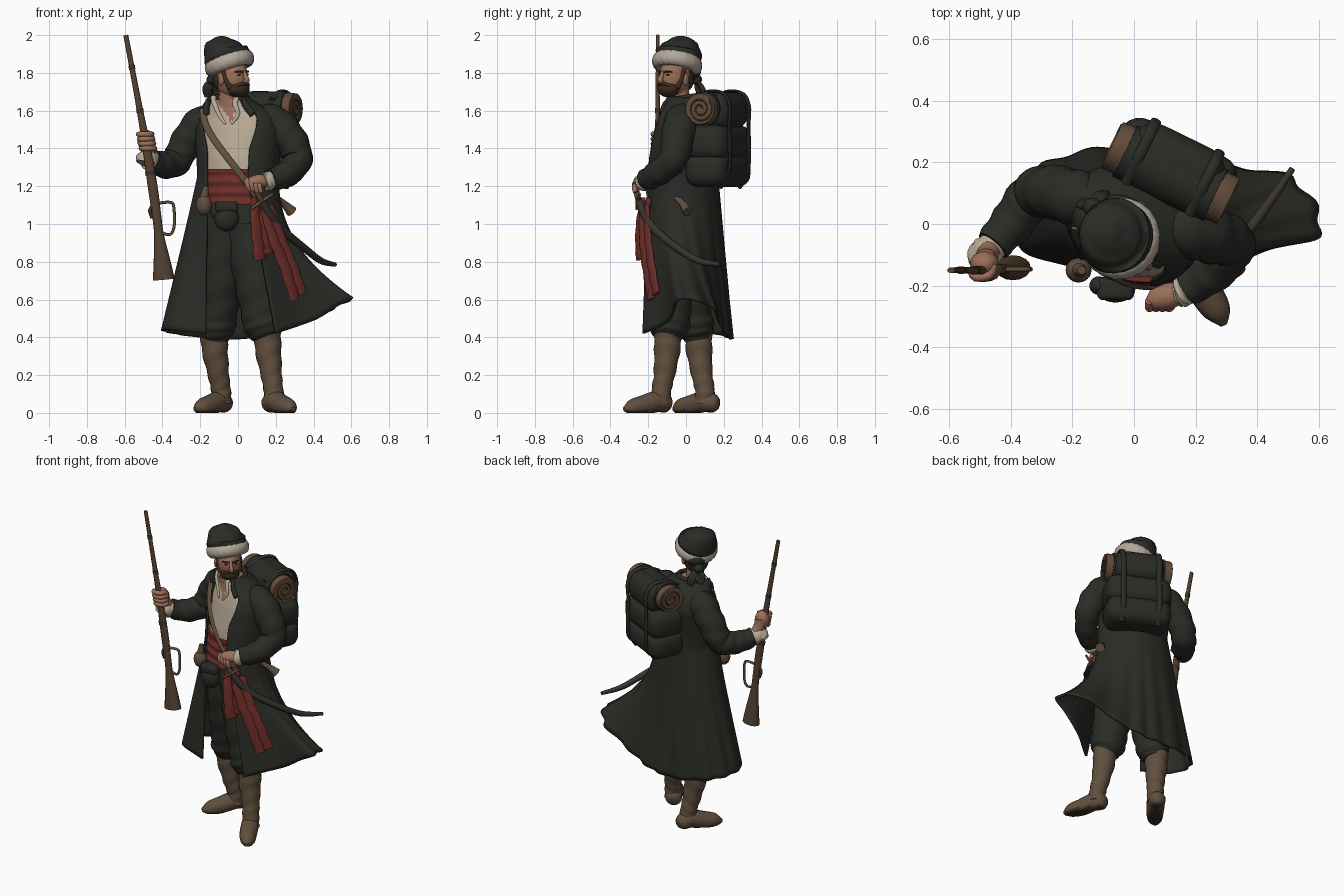
import bpy, bmesh, math
from mathutils import Vector, Matrix

def material(name, r, g, b):
    m = bpy.data.materials.new(name)
    m.diffuse_color = (r, g, b, 1)
    return m

CLOTH = material("dark_cloth", .023, .025, .019)
LEATHER = material("boot_leather", .118, .077, .046)
RED = material("red_sash", .155, .027, .021)
CREAM = material("cream_linen", .48, .40, .30)
FUR = material("pale_fur", .45, .39, .32)
SKIN = material("skin", .33, .16, .10)
WOOD = material("wood", .09, .053, .03)
BLANKET = material("blanket_brown", .13, .073, .044)
HAIR = material("dark_hair", .045, .025, .016)
STEEL = material("dull_steel", .04, .033, .026)
I4 = Matrix.Identity(4)

# ---------- helpers ----------
def spline(P, n):
    """Catmull-Rom through tuples of any length, n samples."""
    out, m = [], len(P) - 1
    for i in range(n):
        s = i / (n - 1) * m
        k = min(int(s), m - 1)
        t = s - k
        a, b, c, d = P[max(k - 1, 0)], P[k], P[k + 1], P[min(k + 2, m)]
        out.append([.5 * (2 * q + (r - p) * t + (2 * p - 5 * q + 4 * r - w) * t * t
                    + (3 * q - p - 3 * r + w) * t ** 3) for p, q, r, w in zip(a, b, c, d)])
    return out

def finish(name, bm, mats, M=I4):
    bmesh.ops.recalc_face_normals(bm, faces=bm.faces)
    me = bpy.data.meshes.new(name)
    bm.to_mesh(me)
    bm.free()
    for m in mats:
        me.materials.append(m)
    me.shade_smooth()
    me.set_sharp_from_angle(angle=math.radians(50))
    ob = bpy.data.objects.new(name, me)
    ob.matrix_world = M
    bpy.context.collection.objects.link(ob)
    return ob

def loft(name, rows, mats, closed=True, caps=True, M=I4, rule=None):
    bm = bmesh.new()
    vs = [[bm.verts.new(p) for p in r] for r in rows]
    n = len(rows[0])
    for a, b in zip(vs, vs[1:]):
        for j in range(n if closed else n - 1):
            k = (j + 1) % n
            bm.faces.new((a[j], a[k], b[k], b[j]))
    if closed and caps:
        bm.faces.new(vs[0])
        bm.faces.new(vs[-1])
    if rule:
        for f in bm.faces:
            f.material_index = rule(f.calc_center_median())
    return finish(name, bm, mats, M)

def tube(name, P, mat, n=16, k=20, ref=(0, 1, 0), flat=1, wob=0, M=I4, floor=False, rule=None):
    """Round or flattened tube along (x, y, z, radius) points; flat scales it along ref."""
    S, ref, rows = spline(P, k), Vector(ref), []
    for i, s in enumerate(S):
        t = (Vector(S[min(i + 1, k - 1)][:3]) - Vector(S[max(i - 1, 0)][:3])).normalized()
        a = t.cross(ref).normalized()
        b = a.cross(t)
        ring = []
        for j in range(n):
            h = 2 * math.pi * j / n
            r = s[3] * (1 + wob * math.sin(i * 1.25 + 2 * math.cos(h)))
            p = Vector(s[:3]) + a * r * math.cos(h) + b * r * flat * math.sin(h)
            if floor:
                p.z = max(p.z, 0)
            ring.append(p)
        rows.append(ring)
    return loft(name, rows, mat if isinstance(mat, list) else [mat], M=M, rule=rule)

def ball(name, loc, scale, mat, M=I4):
    bm = bmesh.new()
    bmesh.ops.create_uvsphere(bm, u_segments=24, v_segments=16, radius=1)
    bm.transform(Matrix.Translation(loc) @ Matrix.Diagonal((*scale, 1)))
    return finish(name, bm, [mat], M)

def soft_box(name, loc, size, bevel, mat, M=I4):
    bm = bmesh.new()
    bmesh.ops.create_cube(bm, size=1)
    bm.transform(Matrix.Translation(loc) @ Matrix.Diagonal((*size, 1)))
    bmesh.ops.bevel(bm, geom=bm.edges[:], offset=bevel, segments=5, profile=.5, affect='EDGES')
    return finish(name, bm, [mat], M)

# ---------- torso, turned toward the rifle hand ----------
TORSO = [(1.0, 0, -.03, .19, .16), (1.2, 0, -.02, .19, .155), (1.35, 0, -.01, .197, .15),
         (1.5, 0, .01, .21, .14), (1.57, 0, .015, .19, .125), (1.62, -.03, .01, .14, .1),
         (1.66, -.05, -.01, .085, .08), (1.7, -.05, -.015, .07, .065)]
TURN = Matrix.Rotation(math.radians(-22), 3, 'Z')

def skin_pt(deg, z, off=0.0):
    """Point on the torso: angle from the chest front toward -x, and height."""
    for a, b in zip(TORSO, TORSO[1:]):
        if z <= b[0]:
            break
    t = min(max((z - a[0]) / (b[0] - a[0]), 0), 1)
    cx, cy, rx, ry = [p + (q - p) * t for p, q in zip(a[1:], b[1:])]
    h = math.radians(deg)
    v = TURN @ Vector((-(rx + off) * math.sin(h), -(ry + off) * math.cos(h), 0))
    return Vector((cx + v.x, cy + v.y, z))

def shirt_rule(c):
    if c.z < 1.13:
        return 2
    return int(c.z > 1.53 and c.y < 0 and abs(c.x - skin_pt(0, c.z).x - .01) < (c.z - 1.53) * .36)

loft("shirt_and_waistband", [[skin_pt(d * 3.75, 1.0 + i * .011) for d in range(96)] for i in range(61)],
     [CREAM, SKIN, CLOTH], rule=shirt_rule)
for s in (1, -1):
    tube("shirt_collar", [(*skin_pt(s * d, z, .004), r) for d, z, r in
         ((5, 1.53, .006), (17, 1.58, .01), (30, 1.64, .014), (60, 1.675, .014))], CREAM, n=10, flat=.6)
loft("waist_sash", [[skin_pt(d * 5, 1.1 + i * .01, .012 + .006 * math.sin(i * 1.1 + .5 * math.sin(d * .3)))
     for d in range(72)] for i in range(20)], [RED])

# ---------- long coat: upper body and flared skirt in one sheet ----------
HEM = [(-.17, -.14, .415, 1), (-.36, -.08, .44, 1), (-.39, .06, .43, 1), (-.29, .19, .41, 1),
       (-.10, .24, .39, 1), (.1, .23, .40, 1.1), (.3, .185, .46, 1.5), (.52, .14, .56, 2.1),
       (.6, -.03, .605, 2.3), (.4, -.09, .49, 1.8), (.2, -.225, .42, 1.1)]
N = 121
hem = spline(HEM, N)
rows = []
for i in range(24):
    z = 1.67 - .42 * i / 23
    gap = 33 + max(0, z - 1.4) * 75
    rows.append([skin_pt(gap + (360 - 2 * gap) * j / (N - 1), z, .022) for j in range(N)])
waist = rows[-1]
for i in range(1, 31):
    t, row = i / 30, []
    for j in range(N):
        w, (x, y, z, e) = waist[j], hem[j]
        f = t ** e
        g = 1 + .03 * t * math.sin(j * .72 + .8 * math.sin(j * .21)) * math.sin(math.pi * j / (N - 1))
        row.append(Vector(((w.x + (x - w.x) * f) * g, (w.y + (y - w.y) * f) * g, w.z + (z - w.z) * t)))
    rows.append(row)
coat = loft("coat", rows, [CLOTH], closed=False)
sol = coat.modifiers.new("thickness", 'SOLIDIFY')
sol.thickness, sol.offset = .014, 0
tube("coat_collar", [(*skin_pt(d, z, .018), .014) for d, z in
     ((42, 1.58), (56, 1.645), (120, 1.665), (180, 1.675), (240, 1.665), (304, 1.645), (318, 1.58))],
     CLOTH, k=30, ref=(0, 0, 1), flat=1.4)

# ---------- sleeves, cuffs, hands ----------
tube("rifle_sleeve", [(-.10, .05, 1.55, .075), (-.19, .085, 1.535, .09), (-.275, .105, 1.43, .085),
     (-.33, .09, 1.33, .078), (-.40, .0, 1.315, .07), (-.46, -.07, 1.34, .058)], CLOTH, n=24, k=34, wob=.045)
tube("rifle_cuff", [(-.45, -.06, 1.335, .048), (-.485, -.1, 1.34, .055), (-.495, -.11, 1.32, .045)], CREAM, wob=.05)
tube("rifle_wrist", [(-.46, -.07, 1.34, .035), (-.48, -.105, 1.4, .035), (-.482, -.115, 1.45, .035)], SKIN)
ball("rifle_palm", (-.485, -.13, 1.44), (.047, .042, .058), SKIN)
tube("sabre_sleeve", [(.1, .0, 1.55, .075), (.19, -.025, 1.54, .09), (.275, -.045, 1.45, .088),
     (.318, -.07, 1.34, .076), (.255, -.155, 1.265, .068), (.17, -.21, 1.235, .057)], CLOTH, n=24, k=34, wob=.045)
tube("sabre_cuff", [(.18, -.205, 1.238, .046), (.155, -.22, 1.225, .05), (.14, -.225, 1.22, .044)], CREAM, wob=.05)
tube("sabre_palm", [(.16, -.215, 1.225, .034), (.11, -.235, 1.225, .042), (.06, -.245, 1.215, .032), (.045, -.245, 1.21, .015)],
     SKIN, ref=(0, 0, 1), flat=.9)
for i in range(4):
    z = 1.4 + i * .025
    x = -.487 - (z - 1.44) * .2
    tube("rifle_finger", [(x + .038, -.13, z, .014), (x + .025, -.165, z, .015), (x - .02, -.172, z, .015),
         (x - .036, -.15, z, .012)], SKIN, n=10, k=10, ref=(0, 0, 1))
    d = i * .021
    tube("sabre_finger", [(.05 + d, -.25, 1.235 - d * .2, .015), (.05 + d, -.272, 1.21 - d * .2, .014),
         (.06 + d, -.268, 1.18 - d * .2, .012)], SKIN, n=10, k=10, ref=(1, 0, 0))

# ---------- trousers and boots ----------
LEGS = {"rear": ([(-.05, 0, 1.15, .12), (-.07, 0, 1., .135), (-.085, .01, .75, .12), (-.1, .03, .55, .1),
                  (-.115, .05, .45, .1), (-.12, .06, .39, .07)],
                 [(-.128, .065, .43, .073), (-.122, .07, .33, .069), (-.103, .085, .2, .056), (-.09, .1, .12, .052), (-.09, .1, .05, .055)],
                 [(-.062, .17, .045, .03), (-.072, .145, .05, .05), (-.1, .095, .06, .056), (-.15, .025, .04, .054),
                  (-.195, -.03, .028, .044), (-.228, -.064, .02, .012)]),
        "front": ([(.05, -.03, 1.15, .12), (.06, -.045, 1., .135), (.095, -.075, .75, .125), (.125, -.085, .55, .112),
                   (.14, -.09, .45, .108), (.15, -.095, .39, .07)],
                  [(.155, -.095, .43, .073), (.16, -.1, .33, .069), (.177, -.115, .2, .056), (.188, -.13, .12, .052), (.19, -.135, .05, .055)],
                  [(.158, -.085, .045, .03), (.168, -.105, .05, .05), (.198, -.155, .06, .056), (.235, -.225, .04, .054),
                   (.272, -.285, .028, .044), (.292, -.328, .02, .012)])}
for side, (leg, shaft, foot) in LEGS.items():
    tube(side + "_trouser_leg", leg, CLOTH, n=28, k=36, wob=.035)
    tube(side + "_boot_shaft", shaft, LEATHER, n=20, k=26, wob=.04)
    tube(side + "_boot_foot", foot, [LEATHER, HAIR], k=24, ref=(0, 0, 1), floor=True, rule=lambda c: int(c.z < .012))

# ---------- head, looking over one shoulder ----------
H = Matrix.Translation((-.035, -.055, 1.77)) @ Matrix.Rotation(math.radians(45), 4, 'Z')
tube("neck", [(-.055, -.01, 1.55, .07), (-.05, -.03, 1.64, .056), (-.04, -.045, 1.74, .056)], SKIN)
ball("head", (0, 0, .005), (.076, .1, .108), SKIN, H)
ball("back_hair", (0, .035, 0), (.075, .075, .08), HAIR, H)
ball("beard", (0, -.055, -.055), (.062, .053, .044), HAIR, H)
tube("nose", [(0, -.092, .04, .009), (0, -.108, .01, .012), (0, -.116, -.01, .015), (0, -.098, -.02, .012)], SKIN, n=10, k=10, M=H)
tube("mustache", [(-.05, -.075, -.045, .006), (-.025, -.1, -.03, .009), (0, -.107, -.026, .009),
     (.025, -.1, -.03, .009), (.05, -.075, -.045, .006)], HAIR, n=10, ref=(0, 0, 1), M=H)
for s in (-1, 1):
    ball("eye", (s * .03, -.088, .02), (.01, .008, .005), HAIR, H)
    tube("eyebrow", [(s * .012, -.1, .034, .005), (s * .035, -.091, .038, .005), (s * .052, -.076, .035, .003)],
         HAIR, n=8, k=8, ref=(0, 0, 1), M=H)
    ball("ear", (s * .077, .0, -.005), (.012, .02, .032), SKIN, H)
    tube("sideburn", [(s * .07, -.008, .05, .012), (s * .069, -.03, -.01, .012), (s * .056, -.05, -.05, .018)], HAIR, n=10, k=10, M=H)

# ---------- fur-trimmed hat and scarf knot ----------
tilt = Vector((0, 0, 1)).rotation_difference(Vector((-.32, .17, 1)).normalized()).to_matrix().to_4x4()
C = Matrix.Translation((-.045, -.047, 1.85)) @ tilt
rows = []
for i in range(72):
    h = 2 * math.pi * i / 72
    rows.append([Vector((math.cos(h) * (.1 + r * math.cos(q)), math.sin(h) * (.1 + r * math.cos(q)), 1.25 * r * math.sin(q)))
                 for q in [math.pi * j / 8 for j in range(16)] for r in [.034 + .0015 * math.sin(i * 1.7 + q * 3)]])
loft("fur_band", rows + rows[:1], [FUR], caps=False, M=C)
tube("hat_crown", [(0, 0, -.02, .105), (0, 0, .03, .122), (.0, .0, .075, .116), (.015, -.005, .11, .088),
     (.025, -.01, .13, .05), (.03, -.012, .137, .008)], CLOTH, n=28, wob=.03, M=C)
ball("hat_nape", (-.085, .01, 1.81), (.07, .07, .05), CLOTH)
ball("scarf_knot", (-.135, .055, 1.765), (.032, .03, .028), CLOTH)
tube("scarf_tail", [(-.135, .055, 1.76, .015), (-.16, .06, 1.72, .028), (-.155, .075, 1.675, .022)], CLOTH, flat=.5)
tube("scarf_tail", [(-.13, .06, 1.76, .015), (-.11, .09, 1.71, .028), (-.1, .1, 1.66, .022)], CLOTH, flat=.5)

# ---------- backpack and bedroll ----------
K = Matrix.Translation((.12, .17, 0)) @ Matrix.Rotation(math.radians(-26), 4, 'Z')
soft_box("pack_lower", (0, 0, 1.285), (.41, .235, .18), .07, CLOTH, K)
soft_box("pack_middle", (0, 0, 1.43), (.415, .24, .19), .07, CLOTH, K)
soft_box("pack_flap", (0, .025, 1.6), (.33, .2, .2), .08, CLOTH, K)
X = (0, 0, 1)
tube("bedroll", [(-.21, -.005, 1.61, .083), (0, -.005, 1.61, .088), (.21, -.005, 1.61, .083)], BLANKET, n=28, ref=X, wob=.02, M=K)
tube("bedroll_wrap", [(-.165, -.005, 1.61, .092), (0, -.005, 1.605, .098), (.165, -.005, 1.61, .092)], CLOTH, n=28, ref=X, M=K)
for s in (-1, 1):
    tube("bedroll_spiral", [(s * .21, -.005 + (.012 + .0032 * i) * math.cos(i * .7),
         1.61 + (.012 + .0032 * i) * math.sin(i * .7), .005) for i in range(20)], WOOD, n=6, k=60, ref=(1, 0, 0), M=K)
    q = s * .115
    tube("pack_strap", [(q, -.1, 1.66, .008), (q, 0, 1.703, .008), (q, .09, 1.69, .008), (q, .126, 1.62, .008),
         (q, .122, 1.52, .008), (q, .124, 1.42, .008), (q, .12, 1.28, .008), (q, .07, 1.19, .008)],
         CLOTH, n=8, k=30, ref=(1, 0, 0), flat=2.2, M=K)

# ---------- belt gear: strap, pouches, sash tails, sabre, pistol ----------
tube("chest_strap", [(*skin_pt(52 - 15.5 * i, 1.61 - .073 * i, .03), .018) for i in range(8)], LEATHER, n=8, k=30, flat=.4)
ball("brown_pouch", (-.18, -.15, 1.1), (.042, .04, .055), LEATHER)
tube("pouch_neck", [(-.18, -.15, 1.13, .025), (-.17, -.15, 1.2, .014)], LEATHER, k=6)
ball("dark_pouch", (-.06, -.21, 1.03), (.065, .045, .07), CLOTH)
soft_box("dark_pouch_flap", (-.06, -.21, 1.09), (.12, .075, .06), .02, CLOTH)
ball("small_dark_pouch", (-.115, -.2, 1.07), (.03, .03, .05), CLOTH)
R = (.55, -.83, 0)
for a, z in ((0, 0), (1, .03)):
    x, y = .04 * a, .028 * a
    tube("short_sash_tail", [(.085 + x, -.225 + y, 1.14, .02), (.095 + x, -.245 + y, 1., .032), (.11 + x, -.245 + y, .88, .036),
         (.115 + x, -.24 + y, .81 + z, .038)], RED, n=14, ref=R, flat=.4, wob=.08)
    tube("long_sash_tail", [(.13 + x, -.235 + y, 1.1, .02), (.185 + x, -.23 + y, .93, .03), (.25 + x, -.21 + y, .77, .034),
         (.3 + x, -.185 + y, .6 + z, .03)], RED, n=14, k=26, ref=R, flat=.4, wob=.08)
tube("sabre_scabbard", [(.125, -.25, 1.12, .02), (.175, -.215, 1.04, .02), (.24, -.16, .965, .02), (.36, -.035, .865, .018),
     (.44, .07, .805, .016), (.515, .18, .785, .01)], STEEL, n=12, k=30, ref=(0, 0, 1), flat=1.1)
tube("sabre_grip", [(.125, -.25, 1.12, .016), (.1, -.262, 1.17, .016), (.08, -.262, 1.21, .02)], WOOD, n=12, k=10)
tube("sabre_guard", [(.07, -.26, 1.08, .007), (.125, -.255, 1.12, .01), (.185, -.245, 1.16, .007)], LEATHER, n=10, k=10)
tube("pistol_grip", [(.19, -.07, 1.15, .015), (.24, -.02, 1.11, .018), (.285, .01, 1.065, .03)], LEATHER, n=10, k=10)

# ---------- rifle ----------
tube("rifle_stock", [(-.594, -.15, 2., .013), (-.53, -.15, 1.66, .016), (-.49, -.15, 1.44, .021), (-.452, -.148, 1.2, .026),
     (-.43, -.146, 1.04, .024), (-.418, -.145, .94, .026), (-.402, -.143, .8, .045), (-.393, -.142, .705, .058)],
     WOOD, k=40, flat=.7)
tube("rifle_lever", [(-.425, -.147, 1.11, .008), (-.36, -.147, 1.115, .008), (-.34, -.147, 1.09, .008), (-.338, -.147, .99, .008),
     (-.36, -.147, .945, .008), (-.41, -.147, .955, .008)], LEATHER, n=8, k=30)
tube("rifle_hammer", [(-.45, -.147, 1.1, .01), (-.466, -.147, 1.07, .01), (-.455, -.147, 1.03, .008)], STEEL, n=8, k=10)
for x, z, r in ((-.562, 1.83, .017), (-.519, 1.6, .019), (-.464, 1.27, .027)):
    tube("rifle_band", [(x - .002, -.15, z + .012, r), (x + .002, -.15, z - .012, r)], STEEL, k=3, flat=.75)
